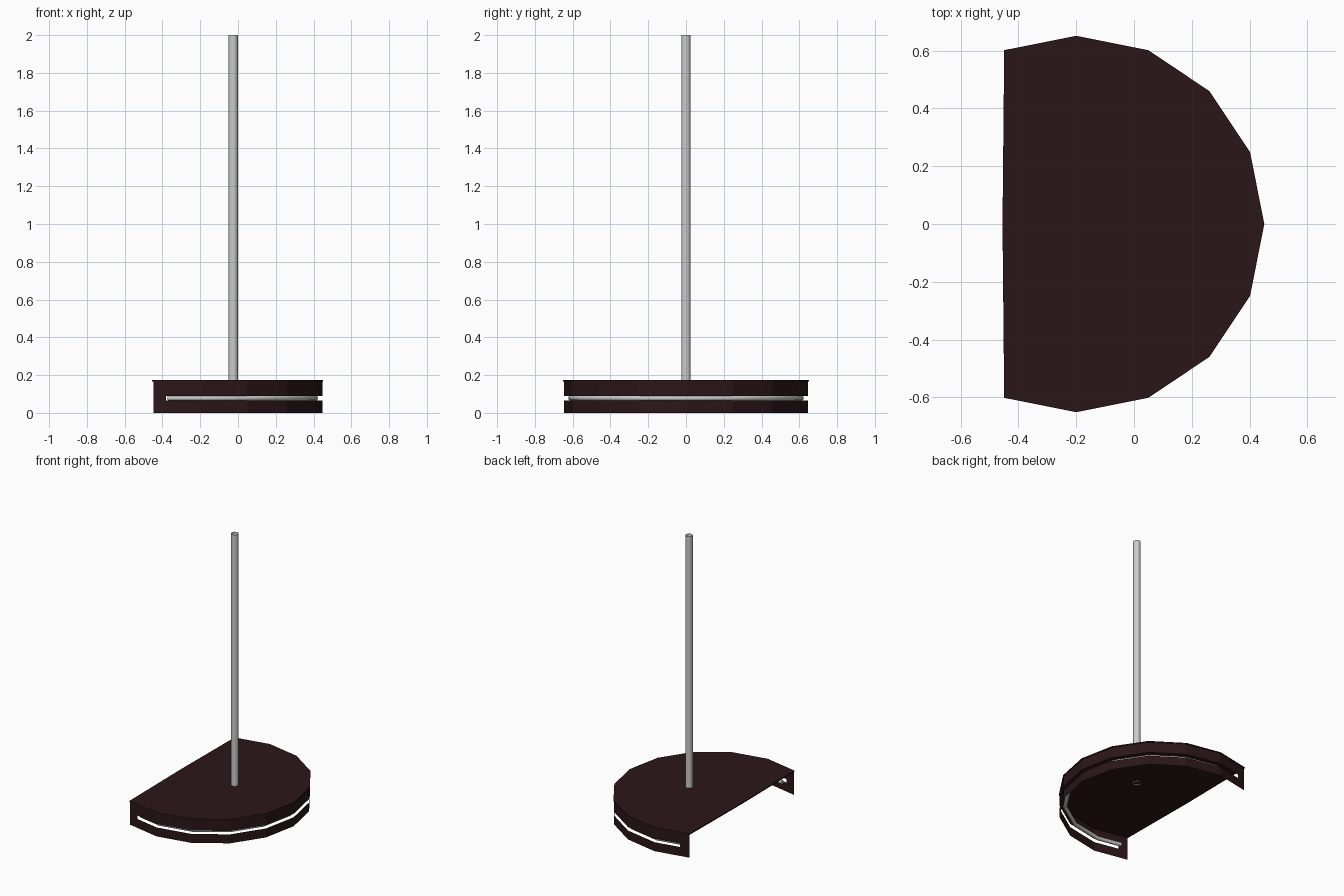
import bpy, bmesh, math

if "Cube" in bpy.data.objects:
    bpy.data.objects.remove(bpy.data.objects["Cube"])

CX = -0.2                      # centre of the 16-sided arc
STEP = math.pi / 8


def arc(r):
    """Ten-sided open arc, rounded side towards +x."""
    return [(CX + r * math.cos(i * STEP), r * math.sin(i * STEP)) for i in range(-5, 6)]


def lerp(a, b, t):
    return (a[0] + (b[0] - a[0]) * t, a[1] + (b[1] - a[1]) * t)


def mat(name, col):
    m = bpy.data.materials.new(name)
    m.diffuse_color = (*col, 1)
    m.use_nodes = True
    m.node_tree.nodes["Principled BSDF"].inputs["Base Color"].default_value = m.diffuse_color
    return m


def finish(name, bm, m=None):
    me = bpy.data.meshes.new(name)
    bm.to_mesh(me)
    bm.free()
    ob = bpy.data.objects.new(name, me)
    bpy.context.collection.objects.link(ob)
    if m:
        me.materials.append(m)
    return ob


def strip(bm, pts, z0, z1):
    """Upright sheet along a path, facing outwards."""
    lo = [bm.verts.new((x, y, z0)) for x, y in pts]
    hi = [bm.verts.new((x, y, z1)) for x, y in pts]
    for i in range(len(pts) - 1):
        bm.faces.new((lo[i], lo[i + 1], hi[i + 1], hi[i]))


wood = mat("dark_wood", (0.024, 0.008, 0.009))

# Thin top board with a slightly bowed straight edge
bm = bmesh.new()
outline = arc(0.651) + [(-0.455, 0)]
face = bm.faces.new([bm.verts.new((x, y, 0.167)) for x, y in outline])
ext = bmesh.ops.extrude_face_region(bm, geom=[face], use_keep_orig=True)
bmesh.ops.translate(bm, vec=(0, 0, 0.008),
                    verts=[v for v in ext["geom"] if isinstance(v, bmesh.types.BMVert)])
bmesh.ops.recalc_face_normals(bm, faces=bm.faces)
finish("top_board", bm, wood)

# Curved skirt, open at the back, with a slot that stops short of both ends
p = arc(0.647)
T = 0.73
a, b = lerp(p[1], p[0], T), lerp(p[-2], p[-1], T)
path = [p[0], a] + p[1:-1] + [b, p[-1]]
bm = bmesh.new()
strip(bm, path, 0, 0.065)
strip(bm, path, 0.09, 0.168)
strip(bm, path[:2], 0.065, 0.09)
strip(bm, path[-2:], 0.065, 0.09)
bmesh.ops.remove_doubles(bm, verts=bm.verts, dist=0.0005)
finish("skirt", bm, wood)

# Light tube running behind the slot
q = arc(0.61)
q[0], q[-1] = lerp(q[1], q[0], T), lerp(q[-2], q[-1], T)
cu = bpy.data.curves.new("light_tube", "CURVE")
cu.dimensions = "3D"
cu.bevel_depth = 0.014
cu.bevel_resolution = 2
cu.use_fill_caps = True
sp = cu.splines.new("POLY")
sp.points.add(len(q) - 1)
for pt, (x, y) in zip(sp.points, q):
    pt.co = (x, y, 0.078, 1)
bpy.context.collection.objects.link(bpy.data.objects.new("light_tube", cu))

# Open-ended pole through the board
bpy.ops.mesh.primitive_cylinder_add(vertices=16, radius=0.025, depth=1.84,
                                    end_fill_type="NOTHING", location=(-0.025, 0, 1.08))
pole = bpy.context.object
pole.name = "pole"
bpy.ops.object.shade_smooth_by_angle()
